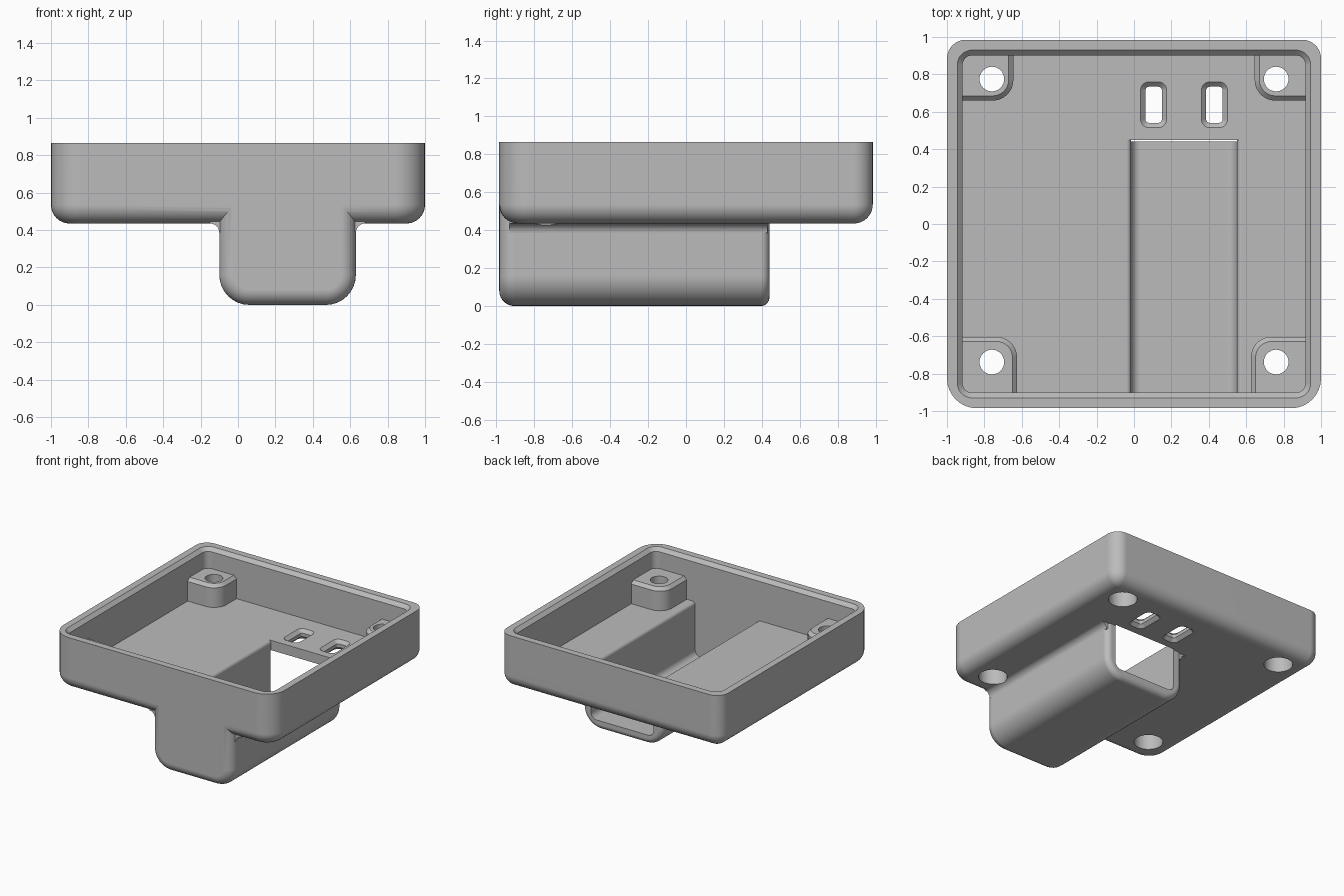
import bpy, bmesh, math

cube = bpy.data.objects.get("Cube")
if cube:
    bpy.data.objects.remove(cube, do_unlink=True)

grey = bpy.data.materials.new("plain grey")
grey.use_nodes = True
grey.diffuse_color = (0.5, 0.5, 0.5, 1)
grey.node_tree.nodes["Principled BSDF"].inputs["Base Color"].default_value = (0.5, 0.5, 0.5, 1)

STEPS = 8
TOP, UNDER, FLOOR = 0.865, 0.435, 0.515
FRONT, CHANNEL_END = -0.985, 0.44


def rounded(a0, a1, b0, b1, radii, inset=0.0):
    """Rounded rectangle outline; radii run counter-clockwise from the low corner."""
    a0, a1, b0, b1 = a0 + inset, a1 - inset, b0 + inset, b1 - inset
    points = []
    for i, (a, b, sa, sb) in enumerate([(a0, b0, 1, 1), (a1, b0, -1, 1),
                                        (a1, b1, -1, -1), (a0, b1, 1, -1)]):
        r = max(radii[i] - inset, 0.004)
        for k in range(STEPS + 1):
            t = math.pi + (i + k / STEPS) * math.pi / 2
            points.append((a + sa * r + r * math.cos(t), b + sb * r + r * math.sin(t)))
    return points


def loft(name, layers, along="z"):
    """Skin a closed solid through (outline, position) layers."""
    bm = bmesh.new()
    rings = []
    for outline, t in layers:
        rings.append([bm.verts.new((a, b, t) if along == "z" else (a, t, b))
                      for a, b in outline])
    n = len(rings[0])
    for low, high in zip(rings, rings[1:]):
        for i in range(n):
            j = (i + 1) % n
            bm.faces.new((low[i], low[j], high[j], high[i]))
    bm.faces.new(rings[0][::-1])
    bm.faces.new(rings[-1])
    bmesh.ops.remove_doubles(bm, verts=bm.verts, dist=0.00001)
    bmesh.ops.recalc_face_normals(bm, faces=bm.faces)
    mesh = bpy.data.meshes.new(name)
    bm.to_mesh(mesh)
    bm.free()
    mesh.materials.append(grey)
    obj = bpy.data.objects.new(name, mesh)
    bpy.context.collection.objects.link(obj)
    return obj


def combine(target, tool, operation):
    mod = target.modifiers.new(operation, "BOOLEAN")
    mod.operation, mod.solver, mod.object = operation, "EXACT", tool
    bpy.context.view_layer.objects.active = target
    bpy.ops.object.modifier_apply(modifier=mod.name)
    bpy.data.objects.remove(tool, do_unlink=True)


def fillet(r):
    """(inset, depth) pairs of a quarter round, from the end face inward."""
    angles = [k / STEPS * math.pi / 2 for k in range(STEPS + 1)]
    return [(r - r * math.sin(t), r - r * math.cos(t)) for t in angles]


def cylinder(name, x, y, r, z0, z1):
    ring = rounded(x - r, x + r, y - r, y + r, [r] * 4)
    return loft(name, [(ring, z0), (ring, z1)])


# Tray body with a rounded underside
def tray(inset):
    return rounded(-1, 1, FRONT, 0.985, (0.16, 0.16, 0.1, 0.1), inset)

shell = loft("enclosure_shell", [(tray(i), UNDER + d) for i, d in fillet(0.1)] + [(tray(0), TOP)])

# Channel housing below the tray, rounded at both ends
def housing(inset):
    return rounded(-0.1, 0.63, 0, 0.72, (0.16, 0.16, 0.01, 0.01), inset)

layers = [(housing(i), FRONT + d) for i, d in fillet(0.08)]
layers += [(housing(i), CHANNEL_END - d) for i, d in reversed(fillet(0.045))]
combine(shell, loft("channel_housing", layers, "y"), "UNION")

# Concave blends between housing and tray underside
for x, s in ((-0.1, -1), (0.63, 1)):
    r = 0.05
    curve = []
    for k in range(STEPS + 1):
        t = k / STEPS * math.pi / 2
        curve.append((x + s * (r - r * math.cos(t)), UNDER - r + r * math.sin(t)))
    curve += [(x + s * r, UNDER + 0.025), (x - s * 0.03, UNDER + 0.025), (x - s * 0.03, UNDER - r)]
    combine(shell, loft("blend", [(curve, -0.93), (curve, 0.43)], "y"), "UNION")

# Tray cavity with a bevelled rim
def cavity(inset):
    return rounded(-0.945, 0.945, -0.93, 0.93, [0.08] * 4, inset)

combine(shell, loft("cavity", [(cavity(0.028), FLOOR), (cavity(0.028), TOP - 0.028),
                               (cavity(0), TOP), (cavity(0), TOP + 0.1)]), "DIFFERENCE")

# Channel, open at the back, with rounded upper edges
left, right, base, r, flare = -0.015, 0.55, 0.075, 0.05, 0.027
half, middle = (right - left) / 2, (left + right) / 2
side = []
for k in range(STEPS + 1):
    t = k / STEPS * math.pi / 2
    side.append((half - r + r * math.sin(t), base + r - r * math.cos(t)))
for k in range(STEPS + 1):
    t = k / STEPS * math.pi / 2
    side.append((half + flare - flare * math.cos(t), FLOOR - flare + flare * math.sin(t)))
side.append((half + flare, FLOOR + 0.05))
outline = [(middle + a, b) for a, b in side] + [(middle - a, b) for a, b in reversed(side)]
combine(shell, loft("channel", [(outline, -0.902), (outline, CHANNEL_END + 0.01)], "y"), "DIFFERENCE")

# Corner screw posts with bevelled tops, holes and counterbores
for sx in (-1, 1):
    for y, sy, reach in ((0.775, 1, 0.115), (-0.738, -1, 0.135)):
        x = sx * 0.76
        xs = sorted((sx * (0.76 - reach), sx * 0.945))
        ys = sorted((y - sy * reach, sy * 0.93))
        radii = [0.02] * 4
        inner = {(1, 1): 0, (-1, 1): 1, (-1, -1): 2, (1, -1): 3}[(sx, sy)]
        radii[inner] = 0.11

        def post(inset):
            return rounded(*xs, *ys, radii, inset)

        combine(shell, loft("screw_post", [(post(0), FLOOR - 0.02), (post(0), 0.675),
                                           (post(0.025), 0.7)]), "UNION")
        combine(shell, cylinder("screw_hole", x, y, 0.066, 0.4, 0.75), "DIFFERENCE")
        combine(shell, cylinder("counterbore", x, y, 0.108, 0.38, 0.6), "DIFFERENCE")

# Two floor slots bevelled on both faces
for x in (0.105, 0.43):
    def slot(inset):
        return rounded(x - 0.07, x + 0.07, 0.515, 0.76, [0.045] * 4, inset)

    cut = [(slot(0), UNDER - 0.02), (slot(0), UNDER), (slot(0.026), UNDER + 0.026),
           (slot(0.026), FLOOR - 0.026), (slot(0), FLOOR), (slot(0), FLOOR + 0.02)]
    combine(shell, loft("slot", cut, "z"), "DIFFERENCE")

# Smooth rounds with crisp flats
shell.data.materials.clear()
shell.data.materials.append(grey)
for face in shell.data.polygons:
    face.material_index = 0
bpy.ops.object.select_all(action="DESELECT")
shell.select_set(True)
bpy.context.view_layer.objects.active = shell
bpy.ops.object.shade_smooth_by_angle(angle=math.radians(25))
weighted = shell.modifiers.new("even_normals", "WEIGHTED_NORMAL")
weighted.keep_sharp = True
